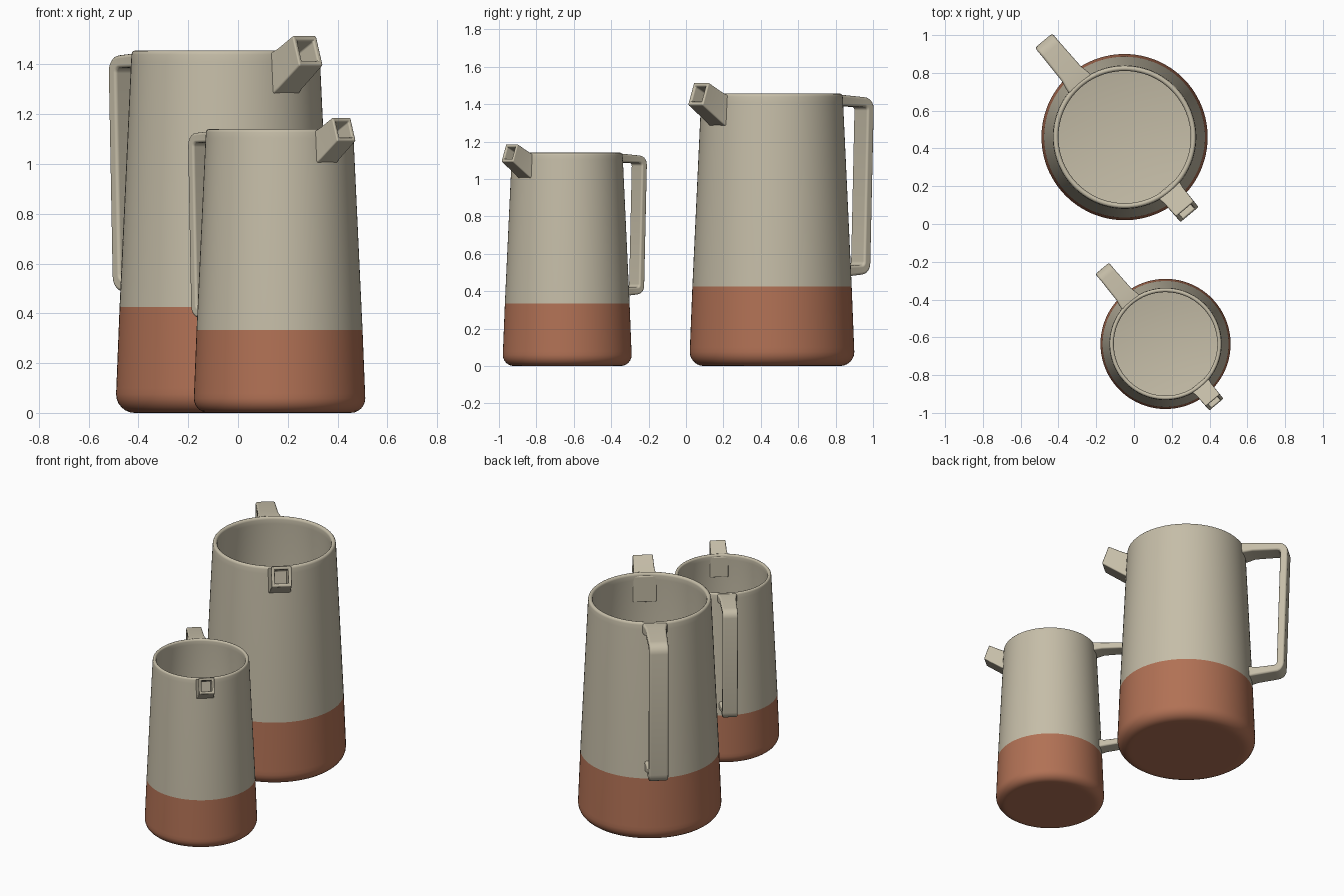
import bpy, bmesh, math
from mathutils import Vector

cube = bpy.data.objects.get("Cube")
if cube:
    bpy.data.objects.remove(cube, do_unlink=True)


def material(name, rgb):
    mat = bpy.data.materials.new(name)
    mat.use_nodes = True
    color = (*rgb, 1.0)
    mat.diffuse_color = color
    bsdf = mat.node_tree.nodes["Principled BSDF"]
    bsdf.inputs["Base Color"].default_value = color
    bsdf.inputs["Roughness"].default_value = 0.6
    return mat


glaze = material("beige_glaze", (0.56, 0.51, 0.39))
clay = material("terracotta", (0.44, 0.165, 0.09))


def finish(bm, name, materials):
    bmesh.ops.recalc_face_normals(bm, faces=bm.faces)
    mesh = bpy.data.meshes.new(name)
    bm.to_mesh(mesh)
    bm.free()
    for mat in materials:
        mesh.materials.append(mat)
    mesh.shade_smooth()
    obj = bpy.data.objects.new(name, mesh)
    bpy.context.collection.objects.link(obj)
    return obj


def arc(cx, cz, rx, rz, start, end, steps):
    angles = [math.radians(start + (end - start) * i / steps) for i in range(steps + 1)]
    return [(cx + rx * math.cos(a), cz + rz * math.sin(a)) for a in angles]


SPLIT = 0.425


def make_body(name):
    # Closed wall profile: underside, outer wall, rounded rim, inner wall, floor
    profile = [(0, 0), (0.34, 0)]
    profile += arc(0.365, 0.075, 0.075, 0.075, -90, 0, 6)
    profile += [(0.439, 0.10), (0.426, SPLIT), (0.38, 1.41)]
    profile += arc(0.364, 1.44, 0.014, 0.016, 0, 180, 6)
    profile += [(0.352, 1.41), (0.402, 0.12), (0.385, 0.06), (0.35, 0.05), (0, 0.05)]
    bm = bmesh.new()
    verts = [bm.verts.new((r, 0, z)) for r, z in profile]
    edges = [bm.edges.new(pair) for pair in zip(verts, verts[1:])]
    bmesh.ops.spin(bm, geom=verts + edges, cent=(0, 0, 0), axis=(0, 0, 1),
                   angle=math.tau, steps=96)
    bmesh.ops.remove_doubles(bm, verts=bm.verts, dist=0.0005)
    bmesh.ops.recalc_face_normals(bm, faces=bm.faces)
    # Terracotta on the outward faces under the glaze line
    middle = Vector((0, 0, 0.25))
    for face in bm.faces:
        c = face.calc_center_median()
        if c.z < SPLIT and face.normal.dot(c - middle) > 0:
            face.material_index = 1
    return finish(bm, name, [glaze, clay])


def loft(name, rings, bevel):
    # Each ring: (upper point, lower point, half width)
    bm = bmesh.new()
    loops = []
    for (ur, uz), (lr, lz), w in rings:
        corners = [(ur, -w, uz), (ur, w, uz), (lr, w, lz), (lr, -w, lz)]
        loops.append([bm.verts.new(c) for c in corners])
    for a, b in zip(loops, loops[1:]):
        for i in range(4):
            j = (i + 1) % 4
            bm.faces.new((a[i], a[j], b[j], b[i]))
    bm.faces.new(loops[0])
    bm.faces.new(loops[-1])
    obj = finish(bm, name, [glaze])
    mod = obj.modifiers.new("soft_edges", "BEVEL")
    mod.width = bevel
    mod.segments = 3
    mod.limit_method = "ANGLE"
    mod.angle_limit = math.radians(40)
    mod.harden_normals = True
    return obj


def make_handle(name):
    # Outer and inner outlines of the grip, paired station by station
    outer = [(-0.36, 1.452), (-0.40, 1.452), (-0.44, 1.45)]
    outer += arc(-0.605, 1.375, 0.062, 0.062, 90, 180, 5)
    outer += arc(-0.583, 0.548, 0.06, 0.06, 180, 270, 5)
    outer += [(-0.46, 0.476), (-0.43, 0.47), (-0.40, 0.466)]
    inner = [(-0.36, 1.375), (-0.40, 1.383), (-0.44, 1.39)]
    inner += arc(-0.598, 1.365, 0.02, 0.02, 90, 180, 5)
    inner += arc(-0.575, 0.56, 0.02, 0.02, 180, 270, 5)
    inner += [(-0.46, 0.535), (-0.43, 0.54), (-0.40, 0.545)]
    widths = [0.078, 0.072, 0.064] + [0.06] * 12 + [0.06, 0.064, 0.07]
    return loft(name, list(zip(outer, inner, widths)), 0.014)


def make_spout(name):
    # Flared root, square mouth, then the recessed channel
    rings = [((0.345, 1.436), (0.345, 1.258), 0.075),
             ((0.405, 1.467), (0.405, 1.302), 0.065),
             ((0.495, 1.517), (0.538, 1.396), 0.062),
             ((0.500, 1.495), (0.528, 1.416), 0.041),
             ((0.385, 1.435), (0.400, 1.330), 0.041)]
    return loft(name, rings, 0.008)


# Two matching jugs, the front one smaller
for label, x, y, size in (("large", -0.05, 0.46, 1.0), ("small", 0.167, -0.635, 0.783)):
    for part, build in (("body", make_body), ("handle", make_handle), ("spout", make_spout)):
        obj = build(f"{label}_jug_{part}")
        obj.location = (x, y, 0)
        obj.rotation_euler.z = math.radians(-50)
        obj.scale = (size, size, size)
